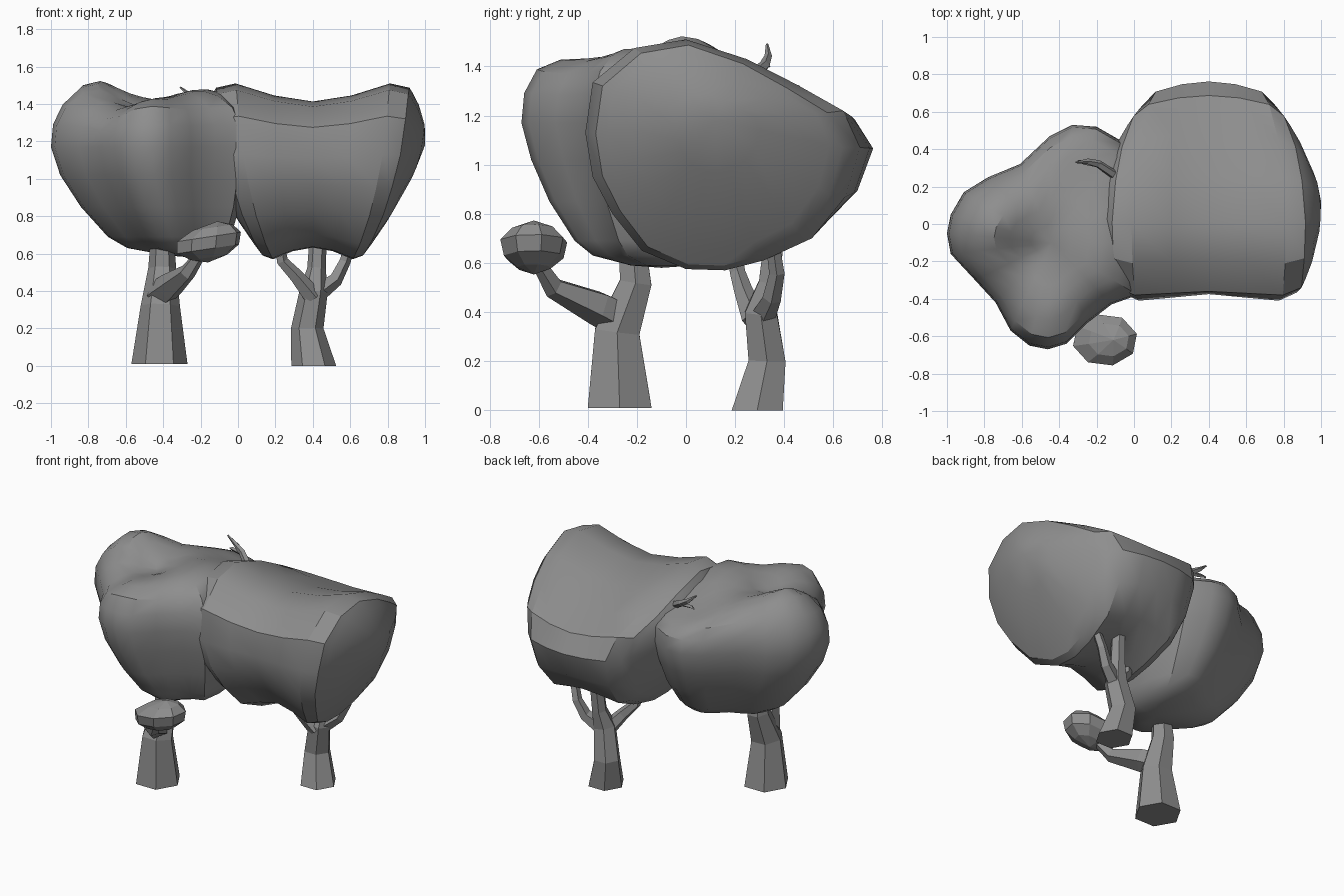
import bpy, math
from mathutils import Vector

cube = bpy.data.objects.get("Cube")
if cube:
    bpy.data.objects.remove(cube, do_unlink=True)

mat = bpy.data.materials.new("stone_grey")
mat.use_nodes = True
GREY = (0.27, 0.27, 0.27, 1)
mat.diffuse_color = GREY
mat.node_tree.nodes["Principled BSDF"].inputs["Base Color"].default_value = GREY


def loft(name, rings, start=None, end=None, smooth=None):
    """Skin a list of equal rings, closing each end with a fan or a face."""
    n = len(rings[0])
    verts = [v for ring in rings for v in ring]
    faces = [(r * n + i, r * n + (i + 1) % n, (r + 1) * n + (i + 1) % n, (r + 1) * n + i)
             for r in range(len(rings) - 1) for i in range(n)]
    for tip, base in ((start, 0), (end, (len(rings) - 1) * n)):
        if tip is None:
            faces.append(tuple(range(base, base + n)))
        else:
            verts.append(tip)
            faces += [(base + i, base + (i + 1) % n, len(verts) - 1) for i in range(n)]
    me = bpy.data.meshes.new(name)
    me.from_pydata([tuple(v) for v in verts], [], faces)
    me.materials.append(mat)
    ob = bpy.data.objects.new(name, me)
    bpy.context.collection.objects.link(ob)
    bpy.ops.object.select_all(action='DESELECT')
    bpy.context.view_layer.objects.active = ob
    ob.select_set(True)
    bpy.ops.object.mode_set(mode='EDIT')
    bpy.ops.mesh.select_all(action='SELECT')
    bpy.ops.mesh.normals_make_consistent(inside=False)
    bpy.ops.object.mode_set(mode='OBJECT')
    if smooth:
        bpy.ops.object.shade_smooth_by_angle(angle=math.radians(smooth))


def limb(name, path, sides=6):
    """Tapered faceted limb along (x, y, z, radius) points."""
    pts = [Vector(p[:3]) for p in path]
    rings = []
    for i, p in enumerate(path):
        d = pts[min(i + 1, len(pts) - 1)] - pts[max(i - 1, 0)]
        if i == 0 and p[2] < 0.05:
            d = Vector((0, 0, 1))      # flat foot on the ground
        q = Vector((0, 0, 1)).rotation_difference(d)
        rings.append([pts[i] + q @ Vector((math.cos(a) * p[3], math.sin(a) * p[3], 0))
                      for a in (math.tau * k / sides for k in range(sides))])
    loft(name, rings)


def lerp(x, table):
    for (a, u), (b, v) in zip(table, table[1:]):
        if x <= b:
            return u + (v - u) * max(0, (x - a) / (b - a))
    return table[-1][1]


# Right-hand canopy: a pinched drum lying along x with domed ends
profile = [(0, 1.51), (-.21, 1.475), (-.38, 1.335), (-.41, 1.13), (-.38, .95), (-.3, .8),
           (-.18, .65), (0, .575), (.16, .57), (.32, .61), (.52, .7), (.66, .87),
           (.72, 1.07), (.65, 1.22), (.46, 1.325), (.25, 1.43)]
MID_Y, MID_Z, CAP_Z = .12, 1.05, 1.18


def half_length(y, z):
    h = lerp(z, [(.57, .27), (.65, .32), (.85, .41), (1.2, .5), (1.46, .52)])
    return h * lerp(y, [(-.4, .97), (.1, 1), (.5, .9), (.75, .74)])


def drum_ring(t, k=1):
    top_swell = lerp(abs(t), [(0, .79), (.4, .86), (.8, 1), (1, .95)])
    low_swell = lerp(abs(t), [(0, .87), (.4, .91), (.8, 1), (1, .96)])
    ring = []
    for y, z in profile:
        h = half_length(y, z)
        if y > MID_Y:
            fy = lerp(abs(t), [(0, 1.07), (.5, 1.04), (.8, .98), (1, .86)])
        else:
            waist = lerp(z, [(.65, .86), (1.3, .96)])
            fy = lerp(abs(t), [(0, waist), (.8, 1), (1, .92)])
        swell = top_swell if z > MID_Z else low_swell
        out = abs(t) * h if k == 1 else k * h + (1 - k) * .48 + .12 * (1 - k * k)
        ring.append((.4 + math.copysign(out, t),
                     MID_Y + (y - MID_Y) * fy * k,
                     k * (MID_Z + (z - MID_Z) * swell) + (1 - k) * CAP_Z))
    return ring


stations = [(-1, .35), (-1, .7), (-1, .9)] + \
    [(t, 1) for t in (-1, -.8, -.4, 0, .4, .8, 1)] + [(1, .9), (1, .7), (1, .35)]
loft("right_canopy", [drum_ring(t, k) for t, k in stations],
     (-.2, MID_Y, CAP_Z), (1, MID_Y, CAP_Z), 30)

# Left-hand canopy: stacked outlines with a lumpy top
outline = [(-1, -.05), (-.98, -.16), (-.85, -.3), (-.74, -.42), (-.66, -.57), (-.56, -.65),
           (-.46, -.67), (-.36, -.64), (-.25, -.53), (-.12, -.43), (.02, -.38), (.06, -.1),
           (.03, .2), (-.06, .44), (-.2, .52), (-.33, .53), (-.45, .47), (-.61, .32),
           (-.78, .25), (-.91, .17), (-.98, .05)]
CY = -.1
bumps = [(-.76, .0, .11, .14), (-.14, -.12, .06, .2), (-.7, -.45, -.06, .1),
         (-.2, .36, -.07, .2), (-.54, -.16, -.08, .12), (-.46, -.6, .035, .1)]


def lump(x, y, z):
    w = lerp(z, [(1.2, 0), (1.4, 1)])
    return z + w * sum(h * math.exp(-((x - bx) ** 2 + (y - by) ** 2) / (2 * s * s))
                       for bx, by, h, s in bumps)


def canopy_ring(k, z):
    cx = lerp(z, [(.9, -.2), (1.2, -.44)])      # lower rings lean right
    ring = []
    for x, y in outline:
        px, py = cx + (x - cx) * k, CY + (y - CY) * k
        ring.append((px, py, lump(px, py, z)))
    return ring


levels = [(.22, .59), (.49, .63), (.62, .69), (.8, .85), (.93, 1.02), (1, 1.17),
          (.98, 1.28), (.89, 1.36), (.72, 1.405), (.55, 1.425), (.4, 1.43), (.2, 1.435)]
loft("left_canopy", [canopy_ring(k, z) for k, z in levels],
     (-.25, CY, .58), (-.44, CY, lump(-.44, CY, 1.435)), 32)

# Small low foliage clump on the side branch
clump = []
for z, rx, ry, dx in ((.58, .1, .07, .0), (.625, .17, .125, -.005),
                      (.69, .175, .14, .0), (.74, .11, .09, .02)):
    clump.append([(-.155 + dx + rx * math.cos(a), -.62 + ry * math.sin(a),
                   z + .15 * math.cos(a) * rx)
                  for a in (math.tau * (i + .3) / 8 for i in range(8))])
loft("low_foliage", clump, (-.16, -.62, .553), (-.11, -.62, .773))

# Trunks and branches
limb("left_trunk", [(-.42, -.27, .01, .15), (-.415, -.28, .32, .105),
                    (-.405, -.205, .52, .075), (-.405, -.22, .7, .06)])
limb("left_side_branch", [(-.42, -.28, .38, .08), (-.37, -.36, .42, .075),
                          (-.27, -.54, .5, .045), (-.2, -.6, .6, .03)], 5)
limb("right_trunk", [(.405, .29, 0, .12), (.37, .33, .2, .087),
                     (.405, .305, .4, .075), (.42, .34, .52, .05), (.43, .36, .72, .045)])
limb("right_branch_inner", [(.4, .28, .37, .055), (.31, .235, .48, .04),
                            (.235, .21, .56, .033), (.21, .19, .7, .028)], 5)
limb("right_branch_outer", [(.41, .31, .38, .055), (.52, .35, .46, .04),
                            (.57, .37, .56, .033), (.61, .35, .7, .028)], 5)

# Twig on top of the left canopy
limb("top_twig", [(-.1, .26, 1.35, .025), (-.19, .32, 1.405, .022),
                  (-.25, .335, 1.44, .016), (-.31, .33, 1.49, .005)], 5)
limb("twig_prong", [(-.2, .32, 1.4, .016), (-.27, .33, 1.405, .012),
                    (-.3, .34, 1.4, .004)], 4)
